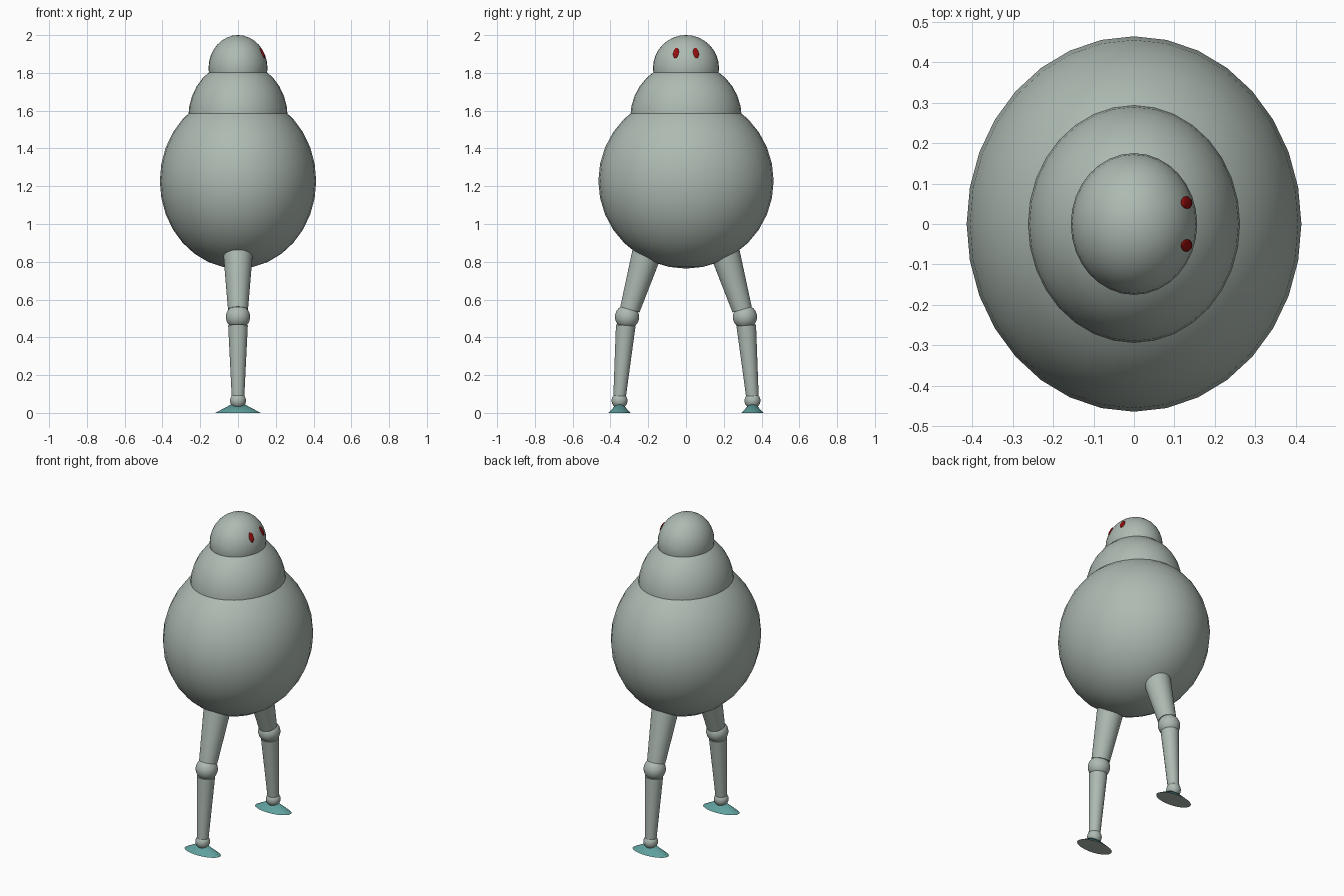
import bpy, math
from mathutils import Vector, Matrix

if "Cube" in bpy.data.objects:
    bpy.data.objects.remove(bpy.data.objects["Cube"])


def material(name, rgb):
    m = bpy.data.materials.new(name)
    m.diffuse_color = (*rgb, 1)
    m.use_nodes = True
    m.node_tree.nodes["Principled BSDF"].inputs["Base Color"].default_value = m.diffuse_color
    return m


GREY = material("grey green", (0.42, 0.49, 0.445))
TEAL = material("teal", (0.115, 0.35, 0.34))
RED = material("dark red", (0.30, 0.004, 0.004))


def finish(name, mat):
    ob = bpy.context.object
    ob.name = name
    ob.data.materials.append(mat)
    bpy.ops.object.shade_smooth_by_angle(angle=math.radians(35))
    return ob


def ball(name, loc, scale, mat=GREY, segs=32, rings=16):
    bpy.ops.mesh.primitive_uv_sphere_add(segments=segs, ring_count=rings, radius=1, location=loc)
    bpy.context.object.scale = scale
    bpy.ops.object.transform_apply(location=False, rotation=False, scale=True)
    return finish(name, mat)


def limb(name, a, b, ra, rb):
    """Tapered round limb running from a to b."""
    a, b = Vector(a), Vector(b)
    d = b - a
    bpy.ops.mesh.primitive_cone_add(vertices=32, radius1=ra, radius2=rb, depth=d.length,
                                    location=(a + b) / 2, rotation=d.to_track_quat('Z', 'Y').to_euler())
    return finish(name, GREY)


# Body, shoulders and head: three overlapping balls, narrower in x
for name, z, r in (("body", 1.228, 0.464), ("shoulders", 1.565, 0.295), ("head", 1.825, 0.175)):
    ball(name, (0, 0, z), (0.892 * r, r, r))

for s, side in ((-1, "front"), (1, "back")):
    # Leg: thigh, knee, shin and ankle
    limb(side + "_thigh", (0, s * 0.297, 0.547), (0, s * 0.176, 0.95), 0.053, 0.087)
    ball(side + "_knee", (0, s * 0.312, 0.508), (0.064,) * 3)
    limb(side + "_shin", (0, s * 0.352, 0.08), (0, s * 0.319, 0.463), 0.033, 0.052)
    ball(side + "_ankle", (0, s * 0.352, 0.065), (0.042,) * 3)

    # Foot: flattened oval cone with a grey sole
    bpy.ops.mesh.primitive_cone_add(vertices=32, radius1=1, radius2=0, depth=0.064,
                                    location=(0, s * 0.352, 0.032))
    bpy.context.object.scale = (0.12, 0.058, 1)
    bpy.ops.object.transform_apply(location=False, rotation=False, scale=True)
    foot = finish(side + "_foot", TEAL)
    foot.data.materials.append(GREY)
    for p in foot.data.polygons:
        p.material_index = 1 if p.normal.z < -0.9 else 0

    # Eye: thin upright oval lying on the head surface
    eye = ball(side + "_eye", (0, 0, 0), (0.006, 0.0155, 0.030), RED, 16, 8)
    n = Vector((0.164, s * 0.053, 0.08)).normalized()
    across = Vector((0, 0, 1)).cross(n).normalized()
    up = n.cross(across)
    rot = Matrix((n, across, up)).transposed().to_4x4()
    eye.matrix_world = Matrix.Translation((0.130, s * 0.053, 1.905)) @ rot
